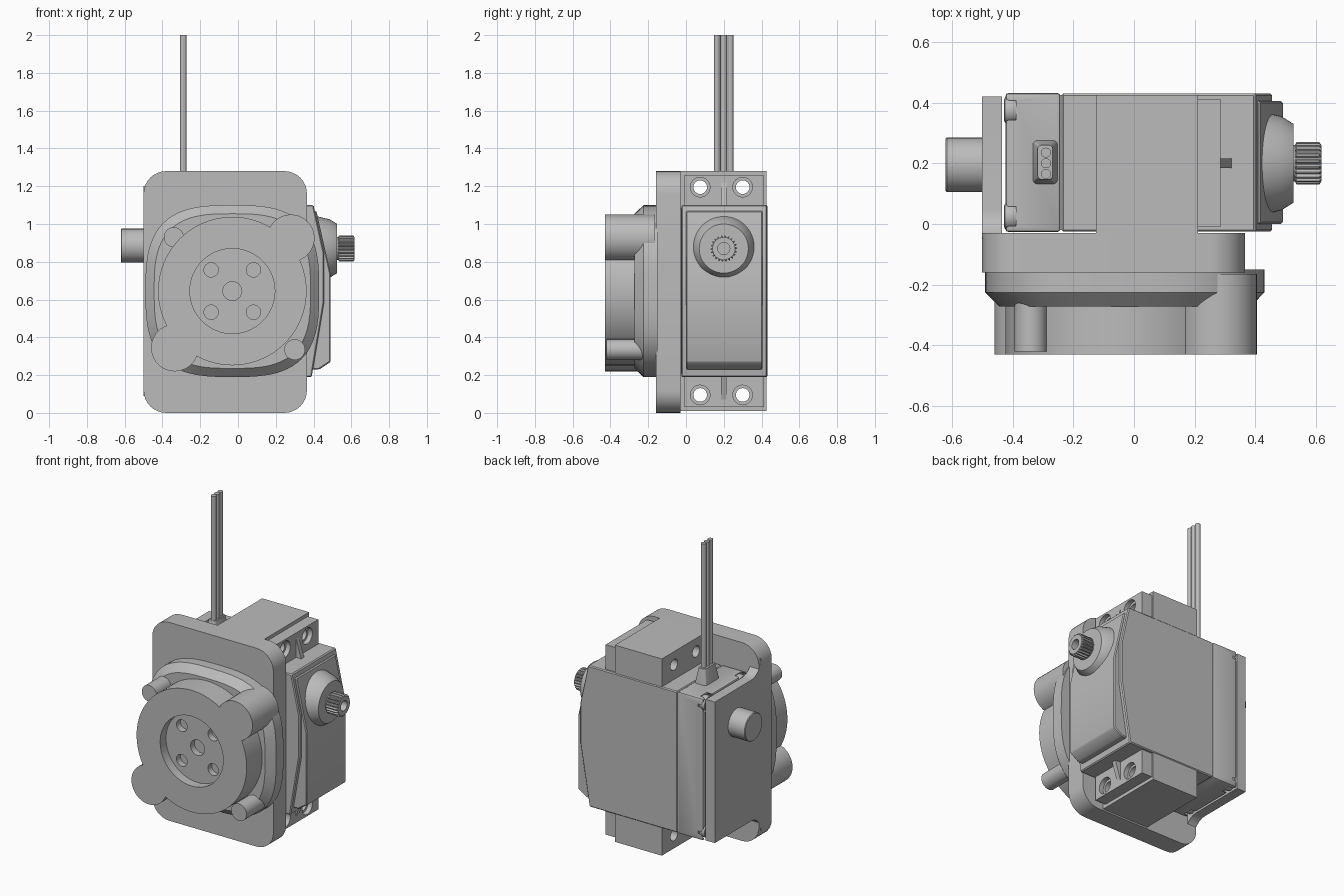
import bpy, bmesh
from math import sin, cos, pi, copysign
from mathutils import Vector

cube = bpy.data.objects.get("Cube")
if cube:
    bpy.data.objects.remove(cube)

grey = bpy.data.materials.new("plain grey")
grey.use_nodes = True
grey.diffuse_color = (0.5, 0.5, 0.5, 1)
grey.node_tree.nodes["Principled BSDF"].inputs["Base Color"].default_value = (0.5, 0.5, 0.5, 1)


def place(axis, u, v, w):
    """u, v lie in the profile plane, w runs along the axis."""
    return {"x": (w, u, v), "y": (u, w, v), "z": (u, v, w)}[axis]


def loft(name, axis, sections):
    """Skin a closed solid through (profile, position) sections."""
    bm = bmesh.new()
    rings = [[bm.verts.new(place(axis, u, v, w)) for u, v in pts] for pts, w in sections]
    for a, b in zip(rings, rings[1:]):
        for i in range(len(a)):
            j = (i + 1) % len(a)
            bm.faces.new((a[i], a[j], b[j], b[i]))
    bm.faces.new(rings[0])
    bm.faces.new(rings[-1])
    bmesh.ops.recalc_face_normals(bm, faces=bm.faces)
    mesh = bpy.data.meshes.new(name)
    bm.to_mesh(mesh)
    bm.free()
    mesh.materials.append(grey)
    ob = bpy.data.objects.new(name, mesh)
    bpy.context.collection.objects.link(ob)
    return ob


def prism(name, axis, pts, a, b):
    return loft(name, axis, [(pts, a), (pts, b)])


def circle(u, v, r, n=32):
    return [(u + r * cos(2 * pi * i / n), v + r * sin(2 * pi * i / n)) for i in range(n)]


def rect(u0, u1, v0, v1):
    return [(u0, v0), (u1, v0), (u1, v1), (u0, v1)]


def rounded(u0, u1, v0, v1, r, n=8):
    pts = []
    corners = [(u1 - r, v1 - r), (u0 + r, v1 - r), (u0 + r, v0 + r), (u1 - r, v0 + r)]
    for k, (cu, cv) in enumerate(corners):
        for i in range(n + 1):
            t = pi / 2 * (k + i / n)
            pts.append((cu + r * cos(t), cv + r * sin(t)))
    return pts


def apply(ob, mod):
    bpy.context.view_layer.objects.active = ob
    bpy.ops.object.modifier_apply(modifier=mod.name)


def combine(ob, others, operation="DIFFERENCE"):
    for other in others:
        mod = ob.modifiers.new("cut", "BOOLEAN")
        mod.operation, mod.object, mod.solver = operation, other, "EXACT"
        apply(ob, mod)
        bpy.data.objects.remove(other)
    return ob


def bevel(ob, width, segments=1):
    mod = ob.modifiers.new("bevel", "BEVEL")
    mod.width, mod.segments, mod.limit_method = width, segments, "ANGLE"
    apply(ob, mod)
    return ob


MID_Z = 0.645          # height of the symmetry plane of the mount
SHAFT = (0.2, 0.87)    # y, z of the output axis

# Mount: front plate, and side plate flaring into it
plate = prism("front_plate", "y", rounded(-0.5, 0.365, 0, 1.28, 0.12), -0.16, -0.03)
flare = [(0.05 - 0.1 * sin(pi / 2 * i / 8), 1.2 - 0.1 * cos(pi / 2 * i / 8)) for i in range(9)]
side = [(0.42, 1.1)] + flare
side += [(y, 2 * MID_Z - z) for y, z in reversed(side)]
prism("side_plate", "x", side, -0.5, -0.435)
bevel(prism("pivot_boss", "x", circle(0.195, 0.885, 0.09), -0.62, -0.49), 0.004)

# Mounting blocks and ears, above and below the case
for word, s in (("upper", 1), ("lower", -1)):
    def zr(z):
        return MID_Z + s * (z - MID_Z)
    lo, hi = sorted((zr(1.08), zr(1.28)))
    block = prism(word + "_mount_block", "x", rect(-0.05, 0.425, lo, hi), -0.125, 0.21)
    lo, hi = sorted((zr(1.08), zr(1.258)))
    ear = prism(word + "_ear", "x", rect(-0.01, 0.412, lo, hi), 0.205, 0.285)
    for y in (0.075, 0.3):
        z = zr(1.195)
        combine(block, [prism("hole", "x", circle(y, z, 0.036, 24), -0.3, 0.4)])
        combine(ear, [prism("hole", "x", circle(y, z, 0.036, 24), 0.1, 0.4),
                      prism("recess", "x", circle(y, z, 0.052, 24), 0.255, 0.4)])
    prism(word + "_ear_rib", "y", [(0.28, zr(1.09)), (0.325, zr(1.09)), (0.28, zr(1.235))],
          0.185, 0.215)

# Servo case: rear cap with screws, then the main shell
rear = bevel(prism("rear_cap", "x", rect(-0.027, 0.432, 0.187, 1.103), -0.424, -0.242), 0.012, 2)
for i, y in enumerate((0.025, 0.375)):
    for j, z in enumerate((0.235, 1.055)):
        combine(rear, [prism("pocket", "x", circle(y, z, 0.058, 24), -0.5, -0.388)])
        bevel(prism(f"case_screw_{i}{j}", "x", circle(y, z, 0.046, 24), -0.428, -0.38), 0.012, 2)
shell = [(-0.238, 0.19), (0.39, 0.19), (0.455, 0.58), (0.455, 0.85), (0.4, 1.1), (-0.238, 1.1)]
bevel(prism("main_shell", "y", shell, -0.025, 0.43), 0.006)
prism("case_seam", "x", rect(-0.02, 0.425, 0.195, 1.095), -0.25, -0.23)

# Gear cover, with the shaft hub
cover = [(0.36, 0.23), (0.43, 0.23), (0.49, 0.27), (0.49, 0.74), (0.415, 1.07), (0.36, 1.07)]
bevel(prism("gear_cover", "y", cover, 0, 0.405), 0.006)
loft("shaft_hub", "x", [(circle(*SHAFT, 0.175, 48), 0.4), (circle(*SHAFT, 0.155, 48), 0.485),
                        (circle(*SHAFT, 0.13, 48), 0.525)])

# Splined output shaft
TEETH = 22
spline = []
for i in range(TEETH * 4):
    r = 0.07 if i % 4 < 2 else 0.06
    t = 2 * pi * i / (TEETH * 4)
    spline.append((SHAFT[0] + r * cos(t), SHAFT[1] + r * sin(t)))
tip = circle(*SHAFT, 0.06, TEETH * 4)
shaft = loft("splined_shaft", "x", [(tip, 0.5), (tip, 0.53), (spline, 0.535), (spline, 0.61), (tip, 0.617)])
combine(shaft, [prism("bore", "x", circle(*SHAFT, 0.032, 24), 0.55, 0.7)])

# Cable grommet and three leads
loft("cable_grommet", "z", [(rounded(-0.335, -0.25, 0.13, 0.277, 0.015, 3), 1.09),
                            (rounded(-0.33, -0.255, 0.135, 0.272, 0.015, 3), 1.13),
                            (rounded(-0.317, -0.268, 0.147, 0.26, 0.012, 3), 1.2)])
for i, y in enumerate((0.165, 0.2, 0.235)):
    prism(f"lead_wire_{i}", "z", circle(-0.29, y, 0.0165, 12), 1.15, 2)


# Front housing: bulged square base with a chamfered rim
def bulged(scale, n=72):
    pts = []
    for i in range(n):
        c, s = cos(2 * pi * i / n), sin(2 * pi * i / n)
        pts.append((-0.03 + 0.46 * scale * copysign(abs(c) ** 0.667, c),
                    MID_Z + 0.455 * scale * copysign(abs(s) ** 0.667, s)))
    return pts


loft("housing_base", "y", [(bulged(1), -0.15), (bulged(1), -0.225), (bulged(0.9), -0.272)])

# Round drum with four corner lobes and a recessed face
drum = prism("housing_drum", "y", circle(-0.03, MID_Z, 0.393, 96), -0.2, -0.43)
lobes = [(0.28, 0.925, 0.125, -0.43), (-0.335, 0.345, 0.125, -0.43),
         (-0.34, 0.93, 0.053, -0.42), (0.3, 0.335, 0.055, -0.42)]
for x, z, r, front in lobes:
    combine(drum, [prism("lobe", "y", circle(x, z, r, 40), -0.165, front)], "UNION")
combine(drum, [prism("pocket", "y", circle(-0.03, MID_Z, 0.225, 64), -0.37, -0.5)])
holes = [(0, 0, 0.05)] + [(dx, dz, 0.038) for dx in (-0.112, 0.112) for dz in (-0.112, 0.112)]
combine(drum, [prism("hole", "y", circle(-0.03 + dx, MID_Z + dz, r, 24), -0.33, -0.5)
               for dx, dz, r in holes])

# Smooth the round parts, keeping hard edges
for ob in bpy.context.scene.objects:
    ob.select_set(ob.type == "MESH")
bpy.context.view_layer.objects.active = drum
bpy.ops.object.shade_smooth_by_angle(angle=0.5)
